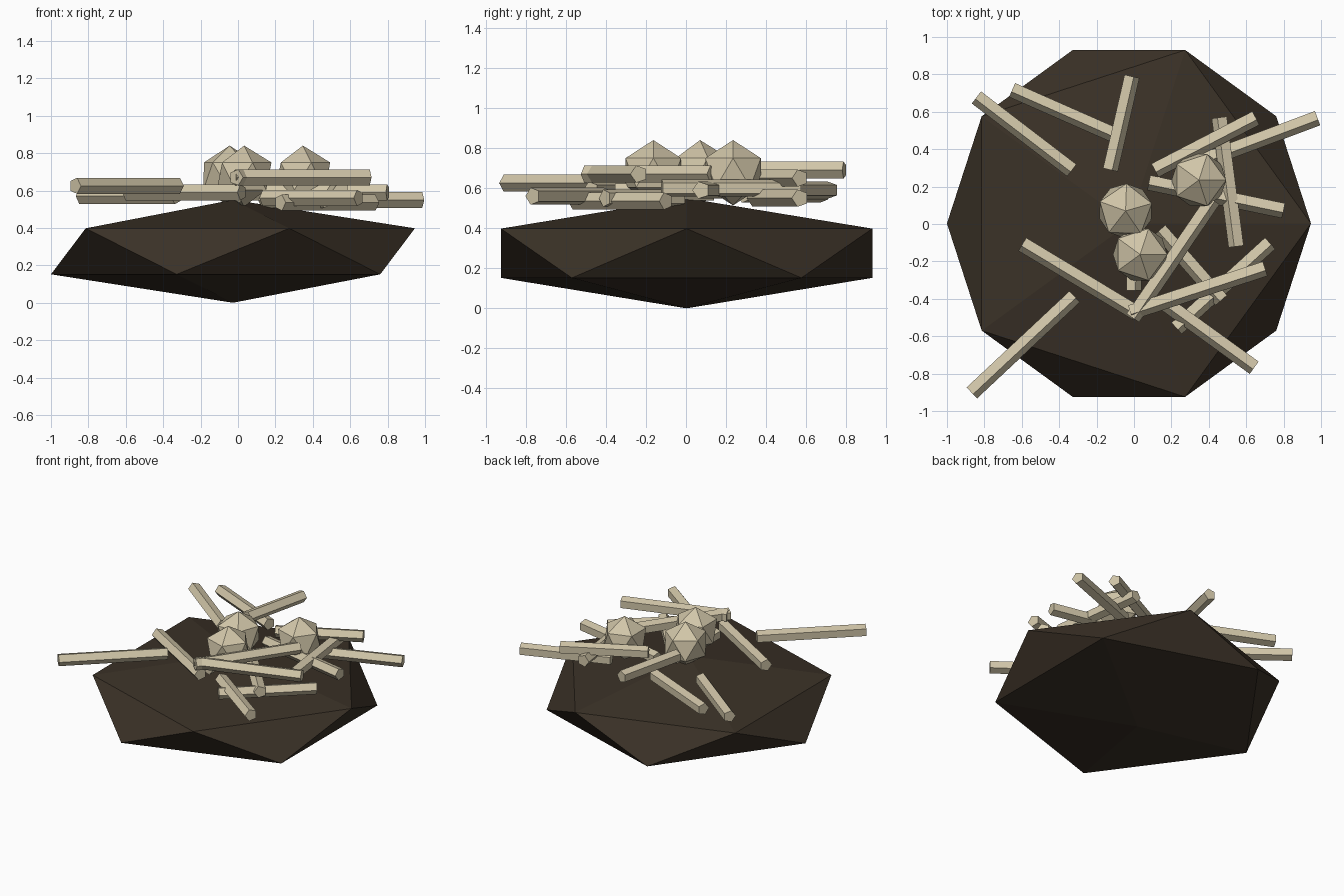
import bpy
import math
from mathutils import Vector

if "Cube" in bpy.data.objects:
    bpy.data.objects.remove(bpy.data.objects["Cube"])


def material(name, rgb):
    m = bpy.data.materials.new(name)
    m.diffuse_color = (*rgb, 1)
    m.use_nodes = True
    m.node_tree.nodes["Principled BSDF"].inputs["Base Color"].default_value = m.diffuse_color
    return m


EARTH = material("dark earth", (0.043, 0.031, 0.020))
BONE = material("pale bone", (0.64, 0.565, 0.395))


def ico(name, centre, scale, turn, mat):
    bpy.ops.mesh.primitive_ico_sphere_add(
        subdivisions=1, radius=1, location=centre, rotation=(0, 0, math.radians(turn)))
    ob = bpy.context.object
    ob.name = name
    ob.scale = scale
    ob.data.materials.append(mat)


def stick(name, a, b, z, r=0.045):
    # five-sided rod lying level, its sharp edge turned to the -y side
    a, b = Vector(a), Vector(b)
    if a.x < b.x:
        a, b = b, a
    d = b - a
    mid = (a + b) / 2
    bpy.ops.mesh.primitive_cylinder_add(
        vertices=5, radius=r, depth=d.length, location=(mid.x, mid.y, z),
        rotation=(0, math.pi / 2, math.atan2(d.y, d.x)))
    ob = bpy.context.object
    ob.name = name
    ob.data.materials.append(BONE)


# Flattened mound
ico("mound", (-0.027, 0.003, 0.275), (1.088, 1.09, 0.275), 0, EARTH)

# Round skulls
for i, (x, y, turn) in enumerate([(-0.045, 0.07, 16), (0.033, -0.163, 0), (0.347, 0.235, 0)]):
    ico(f"skull_{i + 1}", (x, y, 0.677), (0.163, 0.163, 0.163), turn, BONE)

# Scattered long bones: start, end, height
bones = [
    ((-0.84, 0.68), (-0.33, 0.29), 0.57),
    ((-0.65, 0.72), (-0.06, 0.46), 0.59),
    ((-0.015, 0.79), (-0.13, 0.29), 0.69),
    ((0.11, 0.29), (0.65, 0.57), 0.65),
    ((0.98, 0.57), (0.38, 0.345), 0.55),
    ((0.46, 0.57), (0.55, -0.12), 0.60),
    ((0.08, 0.225), (0.80, 0.075), 0.59),
    ((-0.595, -0.105), (0.02, -0.475), 0.59),
    ((-0.01, -0.50), (0.42, 0.13), 0.67),
    ((-0.02, -0.47), (0.70, -0.235), 0.67),
    ((0.725, -0.10), (0.225, -0.555), 0.535),
    ((0.645, -0.765), (0.14, -0.40), 0.56),
    ((0.47, -0.405), (0.14, -0.03), 0.55),
    ((-0.005, -0.355), (0.0, 0.14), 0.58),
    ((-0.87, -0.90), (-0.32, -0.385), 0.625),
]
for i, (a, b, z) in enumerate(bones):
    stick(f"long_bone_{i + 1}", a, b, z)
